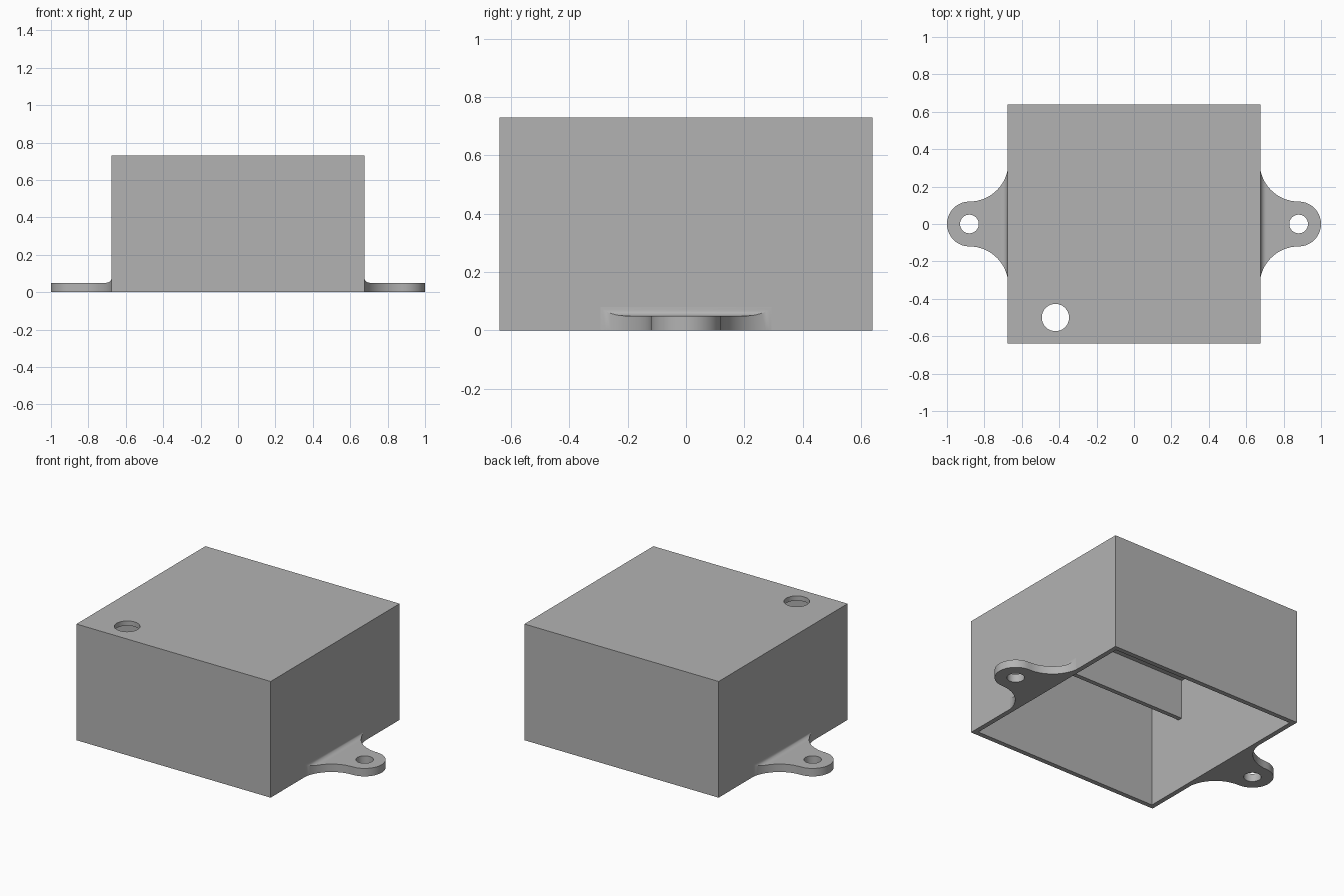
import bpy, bmesh, math

cube = bpy.data.objects.get("Cube")
if cube:
    bpy.data.objects.remove(cube, do_unlink=True)

# Material
grey = bpy.data.materials.new("plain grey")
grey.use_nodes = True
grey.diffuse_color = (0.45, 0.45, 0.45, 1)
grey.node_tree.nodes["Principled BSDF"].inputs["Base Color"].default_value = (0.45, 0.45, 0.45, 1)

# Main sizes
HX, HY, H, T = 0.675, 0.64, 0.73, 0.03           # box half sizes, height, wall
EAR_X, EAR_R, EAR_H = 0.88, 0.12, 0.05           # ear end centre, radius, thickness
NECK_R, FILLET = 0.208, 0.03


def rect(hx, hy):
    return [(-hx, -hy), (hx, -hy), (hx, hy), (-hx, hy)]


def circle(cx, cy, r, n=32):
    return [(cx + r * math.cos(i * math.tau / n), cy + r * math.sin(i * math.tau / n)) for i in range(n)]


def fill(bm, loops, z):
    """Flat face at height z; loops after the first are holes."""
    edges = []
    for loop in loops:
        vs = [bm.verts.new((x, y, z)) for x, y in loop]
        edges += [bm.edges.new((vs[i - 1], vs[i])) for i in range(len(vs))]
    bmesh.ops.triangle_fill(bm, use_beauty=True, edges=edges)


def wall(bm, loop, z0, top):
    """Upright wall along a loop; top gives the height at each x."""
    for i in range(len(loop)):
        (ax, ay), (bx, by) = loop[i - 1], loop[i]
        bm.faces.new([bm.verts.new(p) for p in
                      ((ax, ay, z0), (bx, by, z0), (bx, by, top(bx)), (ax, ay, top(ax)))])


def finish(bm, name):
    bmesh.ops.remove_doubles(bm, verts=bm.verts, dist=1e-5)
    bmesh.ops.recalc_face_normals(bm, faces=bm.faces)
    mesh = bpy.data.meshes.new(name)
    bm.to_mesh(mesh)
    bm.free()
    mesh.materials.append(grey)
    obj = bpy.data.objects.new(name, mesh)
    bpy.context.collection.objects.link(obj)
    return obj


# Box shell: open underneath, with a round cable hole in the roof
bm = bmesh.new()
outer, inner = rect(HX, HY), rect(HX - T, HY - T)
cable_hole = circle(-0.42, -0.5, 0.073)
fill(bm, [outer, inner], 0)
fill(bm, [inner, cable_hole], H - T)
fill(bm, [outer, cable_hole], H)
wall(bm, outer, 0, lambda x: H)
wall(bm, inner, 0, lambda x: H - T)
wall(bm, cable_hole, H - T, lambda x: H)
parts = [finish(bm, "box_shell")]

# Partition hanging from the roof
bm = bmesh.new()
divider = [(x, y - 0.36) for x, y in rect(HX - T, 0.014)]
fill(bm, [divider], 0.453)
fill(bm, [divider], H - T)
wall(bm, divider, 0.453, lambda x: H - T)
parts.append(finish(bm, "partition"))


# Mounting ears with flared necks and a fillet against the box
def neck_width(x):
    return EAR_R + NECK_R - math.sqrt(NECK_R ** 2 - (EAR_X - x) ** 2)


def ear_top(x):
    d = HX + FILLET - abs(x)
    return EAR_H + FILLET - math.sqrt(max(FILLET ** 2 - d * d, 0)) if d > 0 else EAR_H


def ear(side, name):
    fillet_xs = [HX + FILLET * (1 - math.cos(i * math.pi / 12)) for i in range(7)]
    fillet_xs = [HX + FILLET - FILLET * math.cos(i * math.pi / 12) for i in range(7)]
    start = math.asin((EAR_X - fillet_xs[-1]) / NECK_R)
    neck_xs = [EAR_X - NECK_R * math.sin(start * (1 - i / 10)) for i in range(1, 10)]
    tip = [(EAR_X + EAR_R * math.cos(a), EAR_R * math.sin(a))
           for a in (math.pi / 2 - math.pi * i / 20 for i in range(21))]

    def outline(xs):
        upper = [(x, neck_width(x)) for x in xs]
        return [(side * x, y) for x, y in upper + tip + [(x, -y) for x, y in reversed(upper)]]

    full = outline(fillet_xs + neck_xs)
    flat = outline(fillet_xs[-1:] + neck_xs)
    hole = circle(side * EAR_X, 0, 0.05)
    bm = bmesh.new()
    fill(bm, [full, hole], 0)
    fill(bm, [flat, hole], EAR_H)
    wall(bm, full, 0, ear_top)
    wall(bm, hole, 0, lambda x: EAR_H)
    for a, b in zip(fillet_xs, fillet_xs[1:]):
        bm.faces.new([bm.verts.new((side * x, s * neck_width(x), ear_top(x)))
                      for x, s in ((a, -1), (b, -1), (b, 1), (a, 1))])
    return finish(bm, name)


parts += [ear(1, "left_ear"), ear(-1, "right_ear")]

# Smooth the round surfaces, keep the corners sharp
bpy.ops.object.select_all(action='DESELECT')
for obj in parts:
    obj.select_set(True)
bpy.context.view_layer.objects.active = parts[0]
bpy.ops.object.shade_smooth_by_angle(angle=math.radians(30))
